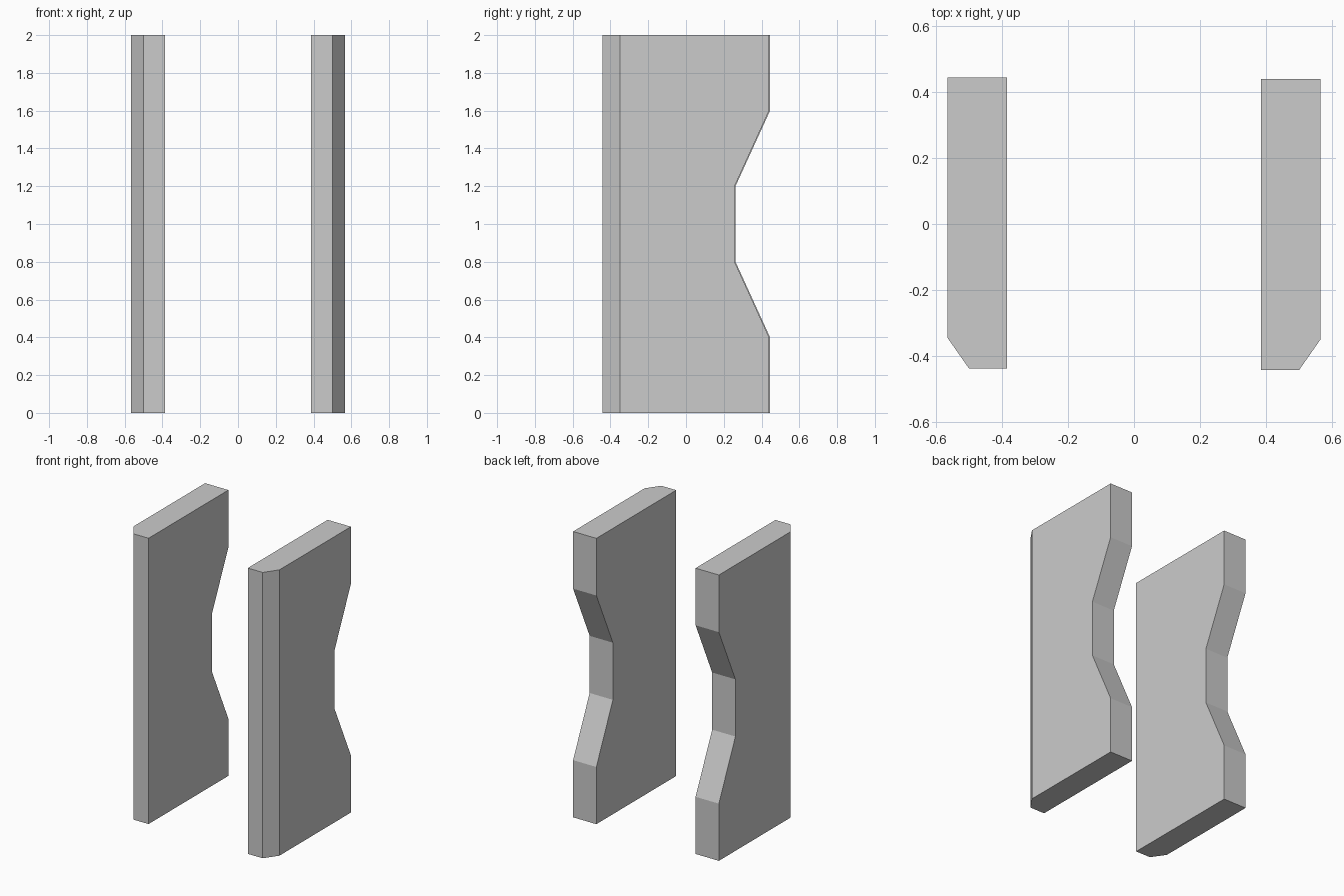
import bpy, bmesh
from mathutils import Vector

if "Cube" in bpy.data.objects:
    bpy.data.objects.remove(bpy.data.objects["Cube"])

INNER, OUTER = 0.386, 0.566
FRONT, BACK, WAIST = -0.443, 0.440, 0.257
CHAMFER_X, CHAMFER_Y = 0.065, 0.093


def side_panel(name, side, shift_y):
    # Side profile (y, z) with a notched back edge
    profile = [(FRONT, 0), (BACK, 0), (BACK, 0.4), (WAIST, 0.8),
               (WAIST, 1.2), (BACK, 1.6), (BACK, 2), (FRONT, 2)]
    bm = bmesh.new()
    face = bm.faces.new([bm.verts.new((side * INNER, y + shift_y, z)) for y, z in profile])
    ext = bmesh.ops.extrude_face_region(bm, geom=[face])
    moved = [v for v in ext["geom"] if isinstance(v, bmesh.types.BMVert)]
    bmesh.ops.translate(bm, verts=moved, vec=(side * (OUTER - INNER), 0, 0))
    if face.is_valid and len(bm.faces) < len(profile) + 2:
        bm.faces.new(face.verts)

    # Slice off the outer front corner
    cut = bmesh.ops.bisect_plane(
        bm, geom=bm.verts[:] + bm.edges[:] + bm.faces[:],
        plane_co=(side * OUTER, FRONT + CHAMFER_Y + shift_y, 0),
        plane_no=Vector((side * CHAMFER_Y, -CHAMFER_X, 0)).normalized(),
        clear_outer=True)
    edges = [e for e in bm.edges if e.is_boundary]
    bmesh.ops.holes_fill(bm, edges=edges, sides=0)
    bmesh.ops.recalc_face_normals(bm, faces=bm.faces[:])

    mesh = bpy.data.meshes.new(name)
    bm.to_mesh(mesh)
    bm.free()
    obj = bpy.data.objects.new(name, mesh)
    bpy.context.collection.objects.link(obj)
    return obj


# Two mirrored panels, the left one set slightly further back
side_panel("right_panel", 1, 0.0)
side_panel("left_panel", -1, 0.005)
